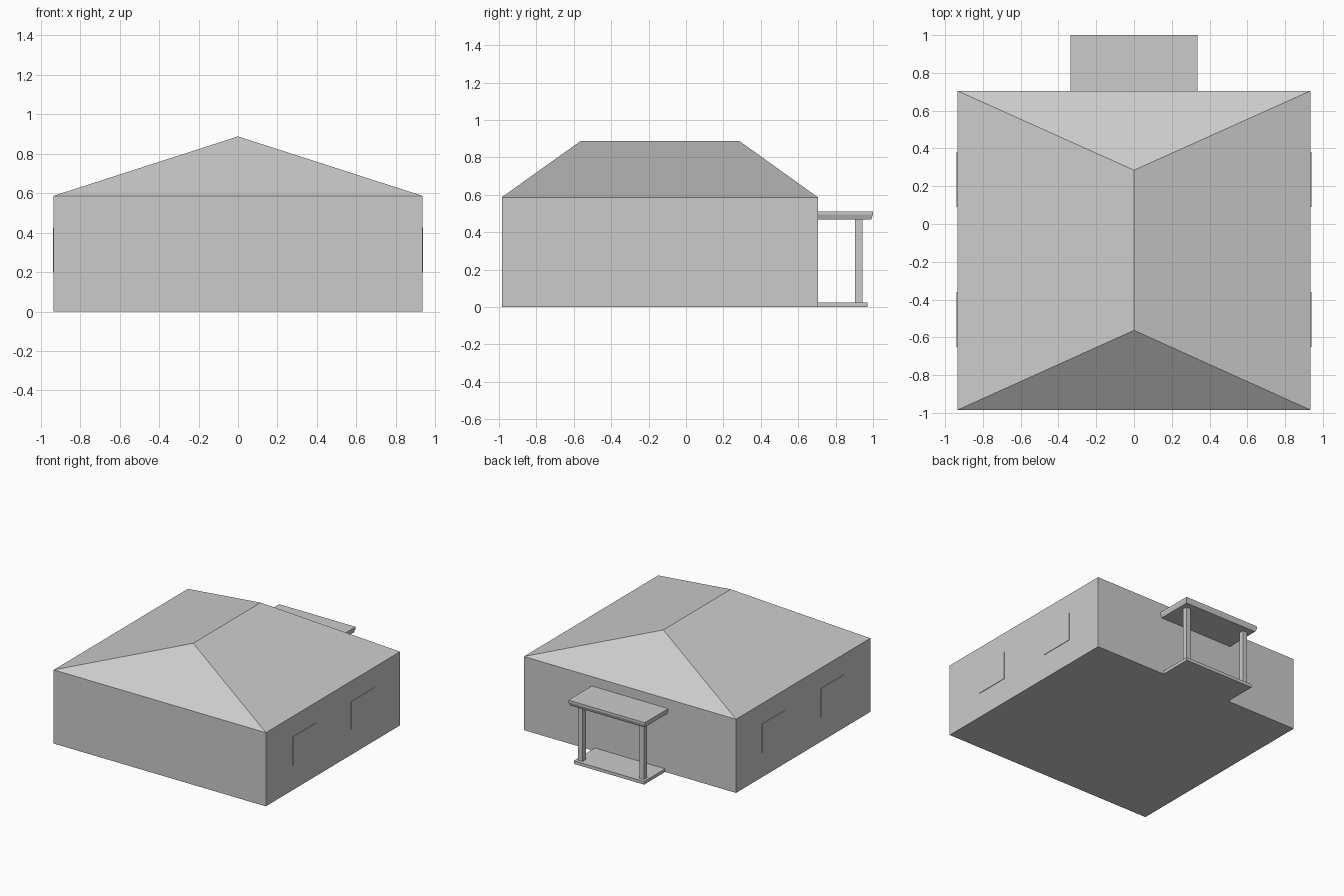
import bpy
import bmesh

cube = bpy.data.objects.get("Cube")
if cube:
    bpy.data.objects.remove(cube, do_unlink=True)

grey = bpy.data.materials.new("plain_grey")
grey.use_nodes = True
COLOUR = (0.6, 0.6, 0.6, 1)
grey.diffuse_color = COLOUR
grey.node_tree.nodes["Principled BSDF"].inputs["Base Color"].default_value = COLOUR


def finish(name, bm):
    bmesh.ops.recalc_face_normals(bm, faces=bm.faces)
    mesh = bpy.data.meshes.new(name)
    bm.to_mesh(mesh)
    bm.free()
    mesh.materials.append(grey)
    obj = bpy.data.objects.new(name, mesh)
    bpy.context.collection.objects.link(obj)
    return obj


def box(name, x, y, z):
    """Box spanning the (low, high) pairs x, y and z."""
    bm = bmesh.new()
    bmesh.ops.create_cube(bm, size=1)
    for v in bm.verts:
        v.co = [s[0] if c < 0 else s[1] for c, s in zip(v.co, (x, y, z))]
    return finish(name, bm)


HALF = 0.935
FRONT, BACK = -0.985, 0.705
EAVE, RIDGE = 0.587, 0.888

# House body
box("walls", (-HALF, HALF), (FRONT, BACK), (0, EAVE))

# Hipped roof, flush with the walls
bm = bmesh.new()
eaves = [bm.verts.new((x, y, EAVE)) for x, y in
         ((-HALF, FRONT), (HALF, FRONT), (HALF, BACK), (-HALF, BACK))]
ridge_front = bm.verts.new((0, -0.563, RIDGE))
ridge_back = bm.verts.new((0, 0.285, RIDGE))
a, b, c, d = eaves
for face in ((a, b, ridge_front), (b, c, ridge_back, ridge_front),
             (c, d, ridge_back), (d, a, ridge_front, ridge_back), (d, c, b, a)):
    bm.faces.new(face)
finish("hipped_roof", bm)

# Thin window plates on both side walls
for side, sign in (("left", 1), ("right", -1)):
    for place, y in (("front", -0.505), ("back", 0.235)):
        x = sorted((sign * (HALF - 0.01), sign * (HALF + 0.004)))
        box(f"{side}_{place}_window", x, (y - 0.145, y + 0.145), (0.2, 0.425))

# Porch floor and posts
box("porch_floor", (-0.31, 0.31), (BACK - 0.01, 0.97), (0, 0.025))
for side, x in (("left", 0.27), ("right", -0.27)):
    box(f"{side}_porch_post", (x - 0.02, x + 0.02), (0.904, 0.944), (0.02, 0.475))

# Porch roof with a lip that tapers in underneath
box("porch_roof_cap", (-0.337, 0.337), (BACK - 0.01, 1), (0.495, 0.512))
soffit = box("porch_roof_base", (-0.337, 0.337), (BACK - 0.01, 1), (0.468, 0.495))
for v in soffit.data.vertices:
    if v.co.z < 0.48:
        v.co.x *= 0.97
        if v.co.y > 0.9:
            v.co.y = 0.99
